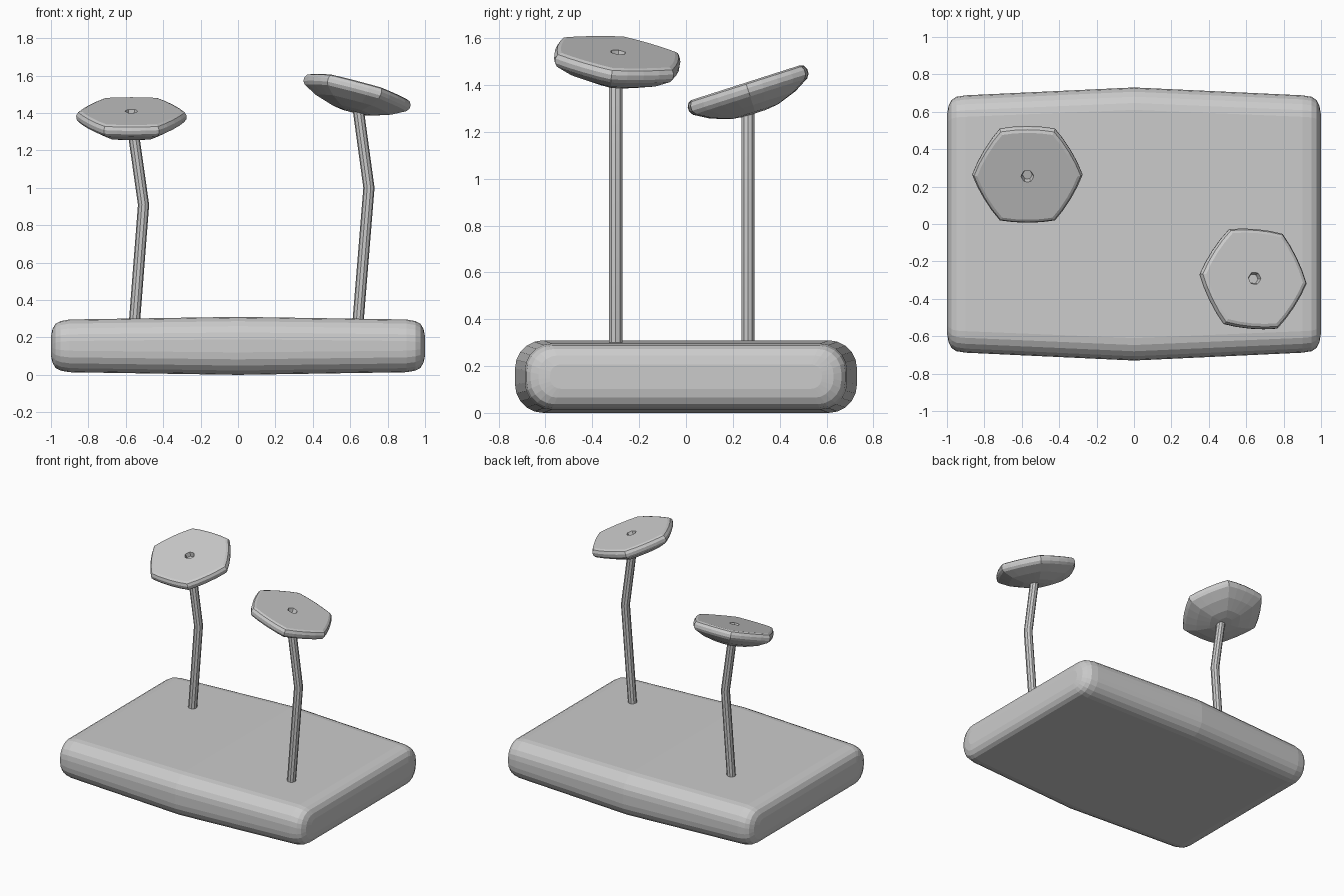
import bpy
from math import sin, cos, pi, radians
from mathutils import Vector, Matrix

if "Cube" in bpy.data.objects:
    bpy.data.objects.remove(bpy.data.objects["Cube"])

grey = bpy.data.materials.new("plain grey")
grey.use_nodes = True
COLOUR = (0.6, 0.6, 0.6, 1)
grey.diffuse_color = COLOUR
grey.node_tree.nodes["Principled BSDF"].inputs["Base Color"].default_value = COLOUR


def loft(name, rings, matrix=Matrix(), smooth=None):
    """Skin a list of equal-length rings and cap both ends."""
    n = len(rings[0])
    verts = [matrix @ Vector(p) for ring in rings for p in ring]
    faces = [(a * n + i, a * n + (i + 1) % n, (a + 1) * n + (i + 1) % n, (a + 1) * n + i)
             for a in range(len(rings) - 1) for i in range(n)]
    faces += [tuple(reversed(range(n))), tuple(range(len(verts) - n, len(verts)))]
    mesh = bpy.data.meshes.new(name)
    mesh.from_pydata(verts, [], faces)
    mesh.materials.append(grey)
    obj = bpy.data.objects.new(name, mesh)
    bpy.context.collection.objects.link(obj)
    if smooth:
        bpy.ops.object.select_all(action='DESELECT')
        bpy.context.view_layer.objects.active = obj
        obj.select_set(True)
        bpy.ops.object.shade_smooth_by_angle(angle=radians(smooth))
    return obj


def rounded_section(x, hy, hz, r, steps=5):
    """Rounded rectangle across the slab at x."""
    ring = []
    for q, (sy, sz) in enumerate([(1, 1), (-1, 1), (-1, -1), (1, -1)]):
        for k in range(steps + 1):
            a = (q + k / steps) * pi / 2
            ring.append((x, sy * (hy - r) + r * cos(a), 0.155 + sz * (hz - r) + r * sin(a)))
    return ring


# Base slab: bulges in the middle, rounded ends
half = [(0.9, 0.688, 0.141, 0.115), (0.95, 0.68, 0.132, 0.11), (0.975, 0.663, 0.118, 0.1),
        (0.992, 0.63, 0.09, 0.08), (1.0, 0.58, 0.052, 0.045)]
stations = [(-s[0], *s[1:]) for s in reversed(half)] + [(0, 0.73, 0.155, 0.12)] + half
loft("base_slab", [rounded_section(*s) for s in stations])


def stem(name, points, radius=0.03, sides=10):
    loft(name, [[(x + radius * cos(2 * pi * i / sides), y + radius * sin(2 * pi * i / sides), z)
                 for i in range(sides)] for x, y, z in points], smooth=35)


# Head: bowed hexagon, given as (size, height) from underside to top and centre recess
HEAD = [(0.05, -0.137), (0.115, -0.13), (0.21, -0.1), (0.282, -0.062), (0.294, -0.045),
        (0.295, -0.025), (0.285, -0.007), (0.268, 0), (0.034, 0), (0.026, -0.03)]


def hexagon(size, h, per_side=4):
    ring = []
    for s in range(6):
        a, b = (Vector((cos(k * pi / 3), sin(k * pi / 3), 0)) for k in (s, s + 1))
        for k in range(per_side):
            t = k / per_side
            p = a.lerp(b, t) * (1 + 0.2 * t * (1 - t)) * size
            ring.append((p.x, p.y, h))
    return ring


def head(name, centre, normal, turn):
    tilt = Vector((0, 0, 1)).rotation_difference(Vector(normal)).to_matrix().to_4x4()
    matrix = Matrix.Translation(centre) @ tilt @ Matrix.Rotation(radians(turn), 4, 'Z')
    loft(name, [hexagon(*p) for p in HEAD], matrix)


# Two bent stems, each with a tilted head
stem("right_stem", [(-0.56, 0.265, 0.2), (-0.505, 0.265, 0.91), (-0.562, 0.265, 1.31)])
stem("left_stem", [(0.635, -0.3, 0.2), (0.7, -0.3, 1.0), (0.64, -0.3, 1.44)])
head("right_head", (-0.57, 0.255, 1.41), (0, -0.32, 1), 0)
head("left_head", (0.645, -0.29, 1.54), (0.27, 0.12, 1), -4)
